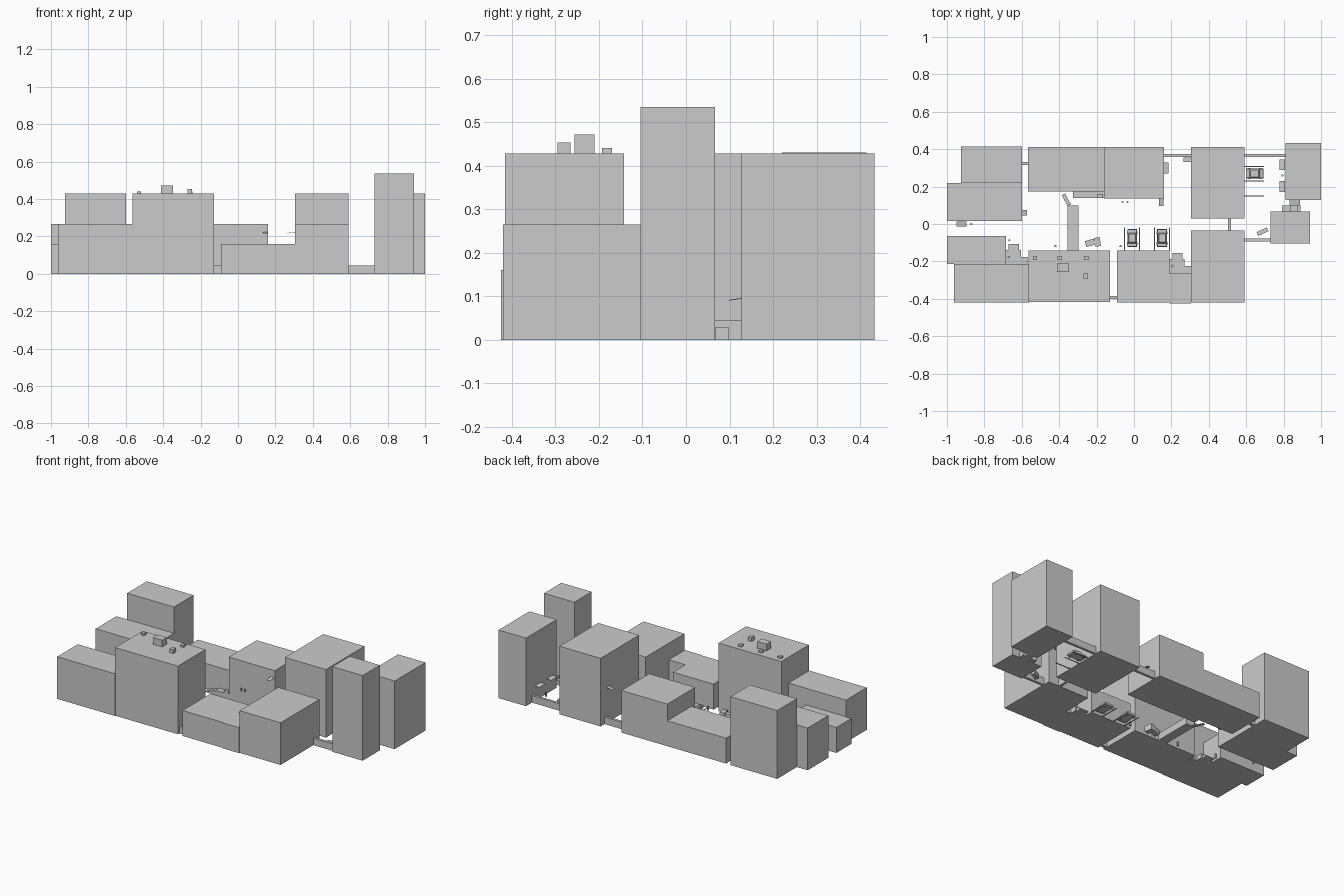
import bpy, bmesh, math
from mathutils import Matrix


def new_object(name, bm):
    mesh = bpy.data.meshes.new(name)
    bm.to_mesh(mesh)
    bm.free()
    ob = bpy.data.objects.new(name, mesh)
    bpy.context.collection.objects.link(ob)
    return ob


def box(name, x0, x1, y0, y1, z0, z1, rot=0, tilt=(0, 0)):
    """Box from limits, turned about z; tilt is rotation about x and y."""
    bm = bmesh.new()
    bmesh.ops.create_cube(bm, size=1)
    bmesh.ops.scale(bm, vec=(x1 - x0, y1 - y0, z1 - z0), verts=bm.verts)
    ob = new_object(name, bm)
    ob.location = ((x0 + x1) / 2, (y0 + y1) / 2, (z0 + z1) / 2)
    ob.rotation_euler = (tilt[0], tilt[1], math.radians(rot))
    return ob


def can(name, x, y, r=0.007, z0=0, z1=0.025):
    bm = bmesh.new()
    bmesh.ops.create_cone(bm, cap_ends=True, segments=10, radius1=r, radius2=r, depth=z1 - z0)
    ob = new_object(name, bm)
    ob.location = (x, y, (z0 + z1) / 2)
    return ob


def car(name, x, y, rot):
    """Low-poly car along local y: lofted body, tapered cabin, four wheels."""
    bm = bmesh.new()

    def part(sx, sy, z0, z1, taper=1):
        vs = bmesh.ops.create_cube(bm, size=1)['verts']
        for v in vs:
            k = taper if v.co.z > 0 else 1
            v.co.x *= sx * k
            v.co.y *= sy * k
            v.co.z = z1 if v.co.z > 0 else z0
    part(0.052, 0.095, 0.005, 0.02, 0.95)
    part(0.046, 0.056, 0.02, 0.034, 0.76)
    for sx in (-1, 1):
        for sy in (-1, 1):
            m = Matrix.Translation((sx * 0.024, sy * 0.029, 0.007)) @ Matrix.Rotation(math.pi / 2, 4, 'Y')
            bmesh.ops.create_cone(bm, cap_ends=True, segments=10, radius1=0.007,
                                  radius2=0.007, depth=0.009, matrix=m)
    ob = new_object(name, bm)
    ob.location = (x, y, 0)
    ob.rotation_euler.z = math.radians(rot)


def stairs(name, x0, x1, y0, y1, axis, sign, n=3, h=0.03):
    """Steps that fall along axis in the direction of sign."""
    for i in range(n):
        z = h * (n - i) / (n + 1)
        lim = [x0, x1, y0, y1]
        a, b = (0, 1) if axis == 'x' else (2, 3)
        d = (lim[b] - lim[a]) / n
        if sign > 0:
            lim[a], lim[b] = lim[a] + i * d, lim[a] + (i + 1) * d
        else:
            lim[a], lim[b] = lim[b] - (i + 1) * d, lim[b] - i * d
        box(name, *lim, 0, z)


# Building blocks: x range, y range, height
for b in [(-0.925, -0.60, 0.22, 0.415, 0.43), (-1, -0.60, 0.015, 0.22, 0.265),
          (-1, -0.685, -0.215, -0.065, 0.16), (-0.963, -0.56, -0.42, -0.215, 0.265),
          (-0.563, -0.127, -0.416, -0.142, 0.428), (-0.092, 0.19, -0.42, -0.142, 0.16),
          (0.19, 0.305, -0.425, -0.265, 0.16), (0.305, 0.59, -0.42, -0.035, 0.265),
          (0.305, 0.59, 0.03, 0.413, 0.428), (-0.567, -0.16, 0.175, 0.413, 0.16),
          (-0.16, 0.16, 0.137, 0.413, 0.265), (0.81, 1.0, 0.127, 0.433, 0.428),
          (0.73, 0.94, -0.105, 0.067, 0.535)]:
    box("building", *b[:4], 0, b[4])

# Low walls joining the buildings
for w in [(-0.60, -0.567, 0.315, 0.332), (0.16, 0.305, 0.358, 0.374), (0.59, 0.81, 0.358, 0.374),
          (0.503, 0.518, -0.035, 0.03), (0.59, 0.73, -0.094, -0.078), (-0.127, -0.092, -0.402, -0.385),
          (0.835, 0.875, 0.067, 0.127), (-0.355, -0.297, -0.142, 0.10)]:
    box("low_wall", *w, 0, 0.044)

# Roof units
for x in (-0.53, -0.397, -0.255):
    box("roof_vent", x - 0.011, x + 0.011, -0.193, -0.17, 0.428, 0.44)
box("roof_hut", -0.412, -0.348, -0.256, -0.21, 0.428, 0.471)
box("roof_box", -0.27, -0.245, -0.295, -0.265, 0.428, 0.453)

# Corner porches with steps on two sides
for cx, cy in ((-0.685, -0.217), (0.19, -0.265)):
    box("porch", cx, cx + 0.08, cy, cy + 0.078, 0, 0.03)
    stairs("porch_step", cx + 0.015, cx + 0.07, cy + 0.078, cy + 0.11, 'y', 1)
    stairs("porch_step", cx + 0.08, cx + 0.115, cy, cy + 0.04, 'x', 1)
    can("porch_pot", cx + 0.016, cy + 0.04, 0.007, 0.03, 0.045)

# Back walk with steps
box("back_porch", -0.255, -0.16, 0.14, 0.175, 0, 0.03)
stairs("back_step", -0.325, -0.255, 0.14, 0.175, 'x', -1)
box("back_crate", -0.195, -0.165, 0.14, 0.16, 0.03, 0.045)

# Awnings: centre, size and slope
for x, y, z, sx, sy, t in [(-0.922, 0.0, 0.095, 0.055, 0.026, (0.15, 0)),
                           (-0.585, 0.06, 0.095, 0.028, 0.028, (0, 0.15)),
                           (0.145, 0.116, 0.218, 0.024, 0.042, (0.15, 0)),
                           (0.172, 0.30, 0.093, 0.026, 0.058, (0, 0.15)),
                           (0.285, 0.343, 0.22, 0.04, 0.025, (0, -0.15)),
                           (0.793, 0.317, 0.093, 0.03, 0.058, (0, -0.15)),
                           (0.793, 0.20, 0.093, 0.03, 0.058, (0, -0.15)),
                           (0.86, 0.113, 0.093, 0.055, 0.03, (0.15, 0))]:
    box("awning", x - sx / 2, x + sx / 2, y - sy / 2, y + sy / 2, z - 0.001, z + 0.001, 0, t)

# Small round lamps and bins
for x, y in [(-0.667, -0.087), (-0.869, 0.0), (-0.42, -0.118), (-0.072, -0.118), (0.793, 0.26)]:
    can("bin", x, y, 0.006)
for x in (-0.061, -0.035):
    can("lamp", x, 0.118, 0.005, 0.088, 0.102)

# Loose crates and boards
box("crate", -0.26, -0.21, -0.117, -0.085, 0, 0.03, 15)
box("crate", -0.21, -0.18, -0.12, -0.072, 0, 0.035, 10)
box("board", 0.657, 0.717, -0.052, -0.03, 0, 0.03, 25)
box("fallen_board", -0.372, -0.352, 0.097, 0.163, 0, 0.003, 28)
box("planter", 0.79, 0.89, 0.068, 0.098, 0, 0.03)

# Parking lines and cars
for x in (-0.01, 0.15):
    car("car", x, -0.075, 0)
    for s in (-0.04, 0.04):
        box("parking_line", x + s - 0.003, x + s + 0.003, -0.142, -0.018, 0, 0.002)
car("car", 0.645, 0.27, 90)
for y in (0.307, 0.229, 0.15):
    box("parking_line", 0.59, 0.695, y - 0.003, y + 0.003, 0, 0.002)
